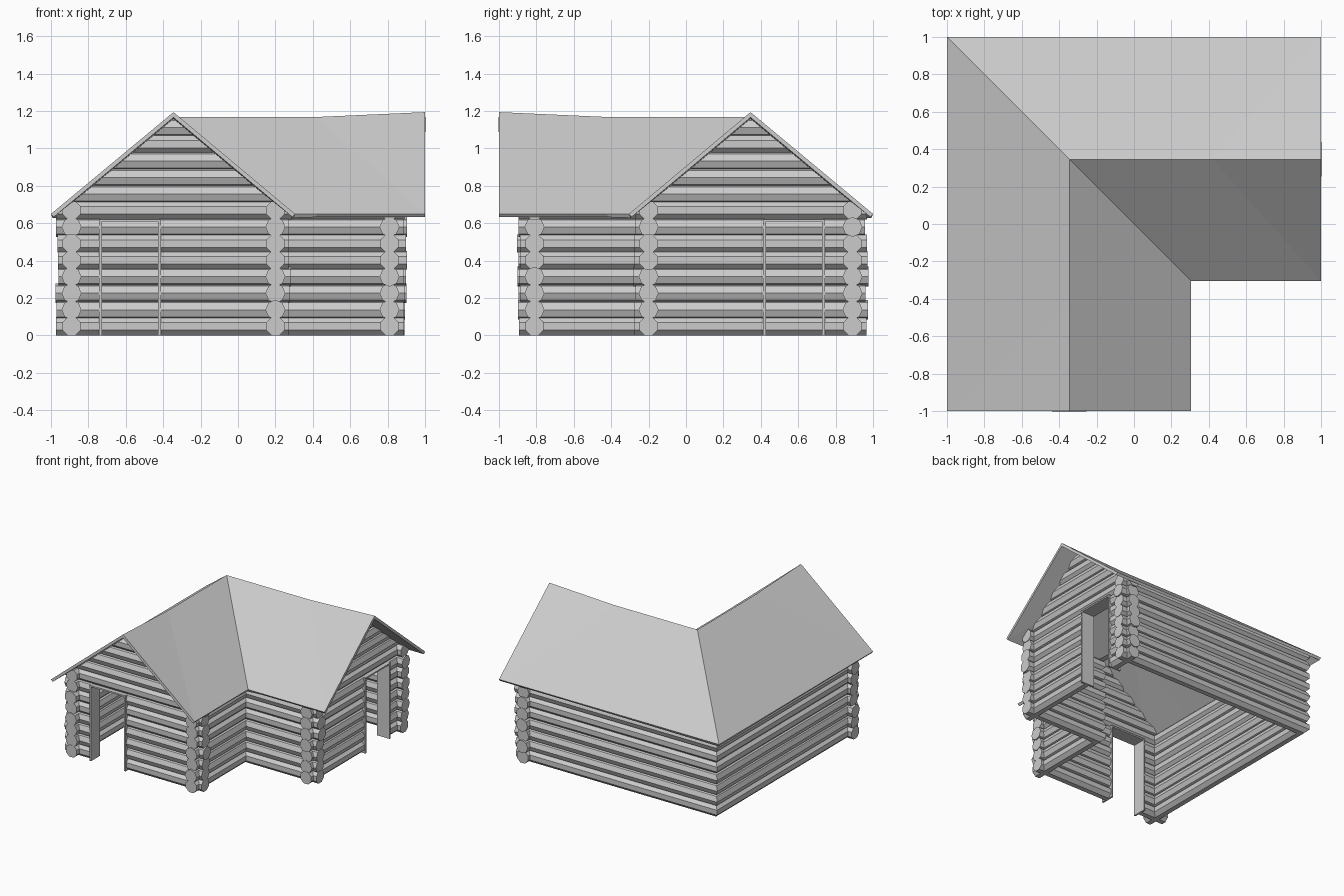
import bpy, bmesh, math, random
from mathutils import Matrix, Vector

random.seed(4)
cube = bpy.data.objects.get("Cube")
if cube:
    bpy.data.objects.remove(cube)

# One grey for the whole cabin
GREY = (0.6, 0.6, 0.6, 1)
grey = bpy.data.materials.new("light grey")
grey.use_nodes = True
grey.diffuse_color = GREY
grey.node_tree.nodes["Principled BSDF"].inputs["Base Color"].default_value = GREY

PITCH, RADIUS = 0.0885, 0.053
SLOPE, RIDGE = 0.82, -0.345
WALL_ROWS, GABLE_ROWS = 8, 13
DOOR = (-0.735, -0.42)
TURNED_ROWS = (1, 2, 3, 6, 8, 9, 10, 12)      # logs that rest on an edge
SWAP = Matrix(((0, -1, 0, 0), (-1, 0, 0, 0), (0, 0, 1, 0), (0, 0, 0, 1)))


def finish(bm, name, swapped=False):
    """Turn a bmesh into an object, optionally mirrored into the second wing."""
    if swapped:
        bmesh.ops.transform(bm, matrix=SWAP, verts=bm.verts)
    bmesh.ops.recalc_face_normals(bm, faces=bm.faces)
    mesh = bpy.data.meshes.new(name)
    bm.to_mesh(mesh)
    bm.free()
    mesh.materials.append(grey)
    obj = bpy.data.objects.new(name, mesh)
    bpy.context.scene.collection.objects.link(obj)
    return obj


def log(bm, row, axis, start, end, offset):
    """Eight-sided log along x or y at the height of its row."""
    z = 0.049 + row * PITCH
    turn = 0 if row in TURNED_ROWS else math.pi / 8
    mid = (start + end) / 2
    if axis == "x":
        place = Matrix.Translation((mid, offset, z)) @ Matrix.Rotation(math.pi / 2, 4, "Y")
    else:
        place = Matrix.Translation((offset, mid, z)) @ Matrix.Rotation(math.pi / 2, 4, "X")
    bmesh.ops.create_cone(bm, cap_ends=True, segments=8, radius1=RADIUS, radius2=RADIUS,
                          depth=end - start, matrix=place @ Matrix.Rotation(turn, 4, "Z"))


def trim(bm, point, normal):
    """Cut away everything on the normal side and cap the cut."""
    bmesh.ops.bisect_plane(bm, geom=bm.verts[:] + bm.edges[:] + bm.faces[:], dist=1e-5,
                           plane_co=point, plane_no=normal, clear_outer=True)
    bmesh.ops.holes_fill(bm, edges=[e for e in bm.edges if e.is_boundary], sides=0)


def trim_to_roof(bm):
    for side in (-1, 1):
        trim(bm, (RIDGE, 0, 1.159), Vector((side * SLOPE, 0, 1)))
    trim(bm, (0, 0, 0), (0, 0, -1))


def jitter():
    return random.uniform(-0.012, 0.008)


def gable_wall(name, swapped):
    bm = bmesh.new()
    for row in range(GABLE_ROWS):
        left, right = -0.965 + jitter(), 0.28 + jitter()
        if row < 7:
            log(bm, row, "x", left, DOOR[0], -0.81)
            log(bm, row, "x", DOOR[1], right, -0.81)
        else:
            log(bm, row, "x", left, right, -0.81)
    trim_to_roof(bm)
    finish(bm, name, swapped)


def side_wall(name, x, back, swapped):
    bm = bmesh.new()
    for row in range(WALL_ROWS):
        log(bm, row, "y", -0.893 + jitter(), back, x)
    trim(bm, (0, 0, 0), (1, 1, 0))             # mitre where the wings meet
    trim_to_roof(bm)
    finish(bm, name, swapped)


def door_frame(name, swapped):
    bm = bmesh.new()
    middle, width = sum(DOOR) / 2, DOOR[1] - DOOR[0]
    boards = [(DOOR[0], 0.31, 0.014, 0.62), (DOOR[1], 0.31, 0.014, 0.62),
              (middle, 0.615, width, 0.012)]
    for x, z, sx, sz in boards:
        bmesh.ops.create_cube(bm, size=1, matrix=Matrix.Translation((x, -0.81, z))
                              @ Matrix.Diagonal((sx, 0.115, sz, 1)))
    finish(bm, name, swapped)


# Log walls and doorways of both wings
for wing, swapped in (("front", False), ("side", True)):
    gable_wall(wing + "_gable_wall", swapped)
    side_wall(wing + "_outer_wall", -0.89, 1.05, swapped)
    side_wall(wing + "_inner_wall", 0.2, 0.0, swapped)
    door_frame(wing + "_door_frame", swapped)

# Roof: two pitched wings joined at a hip and a valley
bm = bmesh.new()
columns = ((-1, 0.65), (RIDGE, None), (0.305, 0.65))
for swapped in (False, True):
    rows = []
    for y, ridge_z in ((-1, 1.194), (-0.42, 1.168), (None, 1.168)):
        rows.append([bm.verts.new((x, -x if y is None else y, z or ridge_z))
                     for x, z in columns])
    for a, b in zip(rows, rows[1:]):
        for i in range(2):
            bm.faces.new((a[i], a[i + 1], b[i + 1], b[i]))
    if swapped:
        bmesh.ops.transform(bm, matrix=SWAP, verts=[v for r in rows for v in r])
bmesh.ops.remove_doubles(bm, verts=bm.verts, dist=1e-4)
bmesh.ops.triangulate(bm, faces=bm.faces[:])
roof = finish(bm, "roof")
if roof.data.polygons[0].normal.z < 0:
    roof.data.flip_normals()
thick = roof.modifiers.new("thickness", "SOLIDIFY")
thick.thickness = 0.022
thick.offset = -1
thick.use_even_offset = True
